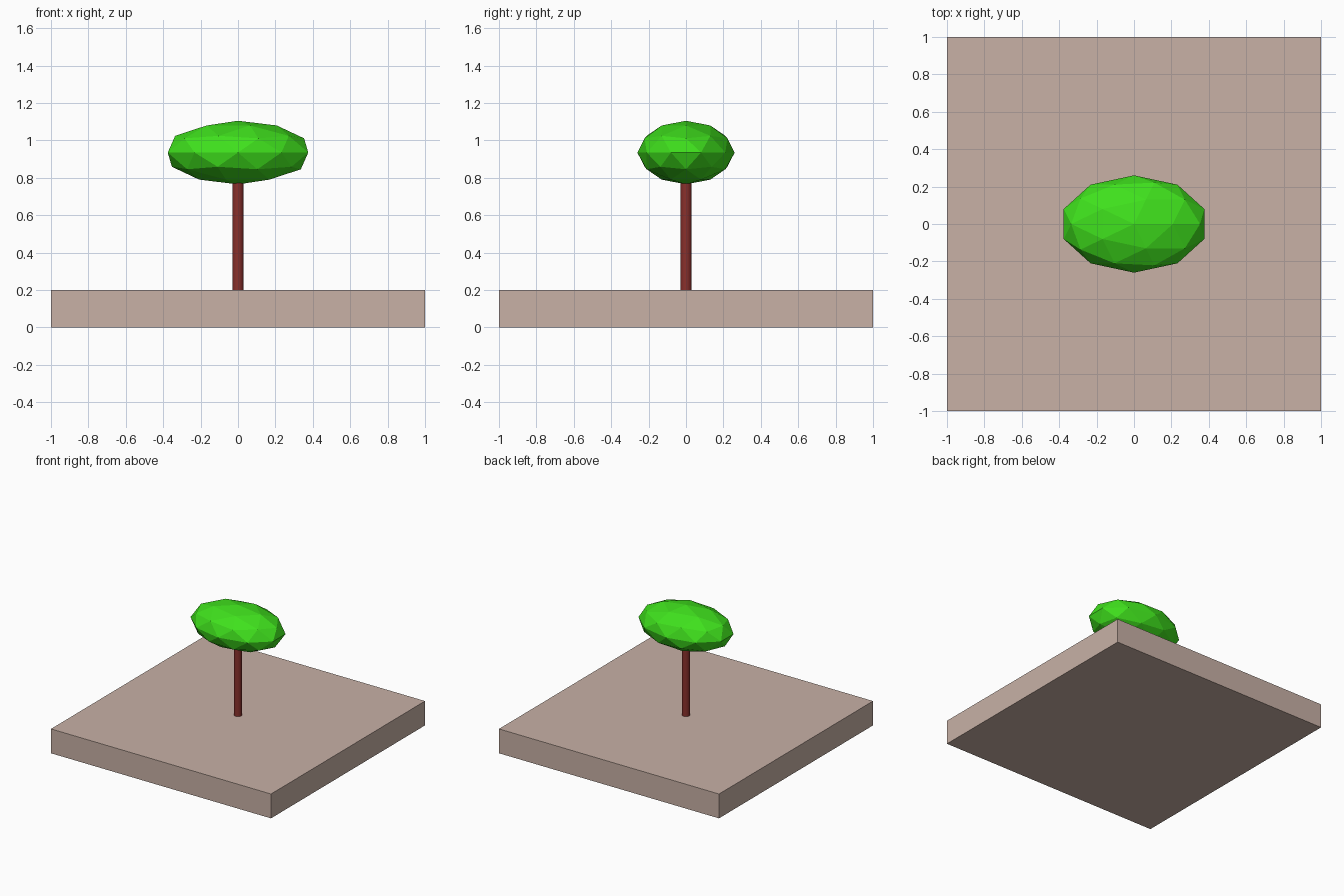
import bpy

if "Cube" in bpy.data.objects:
    bpy.data.objects.remove(bpy.data.objects["Cube"])

def finish(name, colour):
    ob = bpy.context.object
    ob.name = name
    mat = bpy.data.materials.new(name + "_colour")
    mat.diffuse_color = (*colour, 1)
    mat.use_nodes = True
    mat.node_tree.nodes["Principled BSDF"].inputs["Base Color"].default_value = mat.diffuse_color
    ob.data.materials.append(mat)
    return ob

# Square ground slab
bpy.ops.mesh.primitive_cube_add(size=1, location=(0, 0, 0.1))
slab = finish("ground_slab", (0.58, 0.44, 0.38))
slab.scale = (2, 2, 0.2)

# Slim trunk running up into the crown
bottom, top = 0.2, 0.9
bpy.ops.mesh.primitive_cylinder_add(vertices=32, radius=0.03, depth=top - bottom,
                                    location=(0, 0, (bottom + top) / 2))
finish("trunk", (0.25, 0.03, 0.025))

# Faceted, flattened crown
bpy.ops.mesh.primitive_ico_sphere_add(subdivisions=2, radius=1, location=(0, 0, 0.935))
crown = finish("leafy_crown", (0.05, 0.75, 0.012))
crown.scale = (0.395, 0.26, 0.17)
